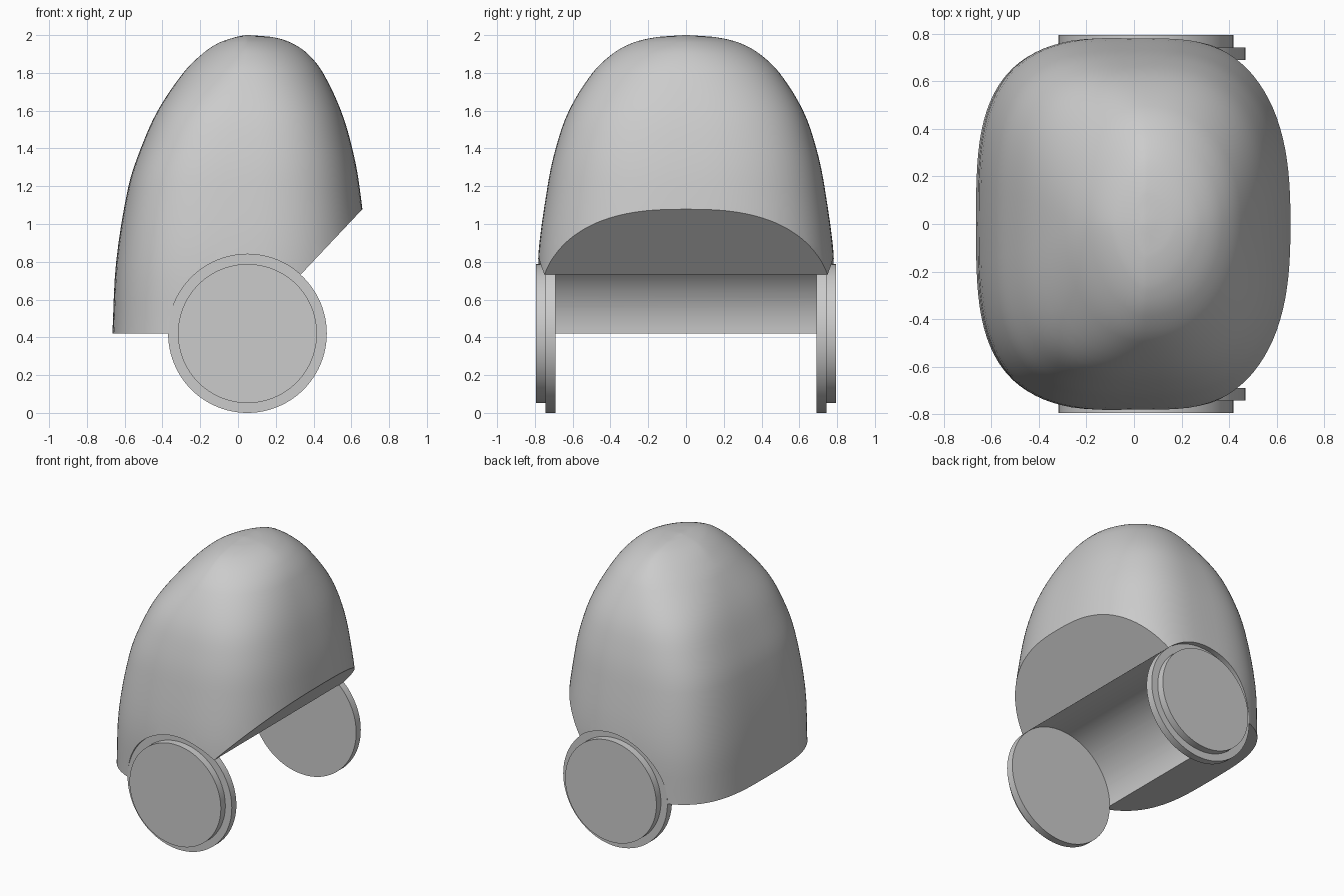
import bpy
import bmesh
from math import cos, sin, pi, radians
from mathutils import Vector

cube = bpy.data.objects.get("Cube")
if cube:
    bpy.data.objects.remove(cube, do_unlink=True)

# Plain grey finish
grey = bpy.data.materials.new("light_grey")
grey.use_nodes = True
colour = (0.6, 0.6, 0.6, 1)
grey.diffuse_color = colour
grey.node_tree.nodes["Principled BSDF"].inputs["Base Color"].default_value = colour

AXLE_X = 0.05
AXLE_Z = 0.42
DISC_RADIUS = 0.42
SEGMENTS = 96


def finish(obj, angle=30):
    obj.data.materials.clear()
    obj.data.materials.append(grey)
    bpy.ops.object.select_all(action="DESELECT")
    obj.select_set(True)
    bpy.context.view_layer.objects.active = obj
    bpy.ops.object.shade_smooth_by_angle(angle=radians(angle))


def disc(name, radius, y_from, y_to):
    bpy.ops.mesh.primitive_cylinder_add(
        vertices=SEGMENTS, radius=radius, depth=abs(y_to - y_from),
        location=(AXLE_X, (y_from + y_to) / 2, AXLE_Z), rotation=(pi / 2, 0, 0))
    obj = bpy.context.object
    obj.name = name
    return obj


def spline(rows, steps):
    """Smoothly interpolate between rows, using the first column as parameter."""
    rows = [Vector(row) for row in rows]
    slopes = []
    for i in range(len(rows)):
        a, b = rows[max(i - 1, 0)], rows[min(i + 1, len(rows) - 1)]
        slopes.append((b - a) / (b[0] - a[0]))
    for i in range(len(rows) - 1):
        a, b = rows[i], rows[i + 1]
        span = b[0] - a[0]
        for k in range(steps):
            t = k / steps
            ease = t * t * (3 - 2 * t)
            yield (a * (1 - ease) + b * ease
                   + slopes[i] * (span * t * (1 - t) ** 2)
                   - slopes[i + 1] * (span * t * t * (1 - t)))
    yield rows[-1]


# Domed hood sections: height, back x, nose x, half width, back and nose squareness
SECTIONS = [
    (0.42, -0.665, 0.69, 0.785, 3.3, 2.6),
    (0.8, -0.645, 0.685, 0.785, 3.3, 2.6),
    (1.2, -0.58, 0.643, 0.733, 3.3, 2.6),
    (1.4, -0.515, 0.605, 0.69, 3.2, 2.6),
    (1.6, -0.425, 0.545, 0.62, 2.9, 2.5),
    (1.8, -0.29, 0.45, 0.495, 2.1, 2.2),
    (1.9, -0.19, 0.37, 0.39, 1.8, 2.0),
    (1.96, -0.1, 0.28, 0.28, 1.6, 1.8),
    (1.99, -0.01, 0.18, 0.15, 1.6, 1.7),
    (2.0, 0.04, 0.06, 0.01, 1.6, 1.7),
]


def power(value, exponent):
    return abs(value) ** exponent * (1 if value >= 0 else -1)


bm = bmesh.new()
rings = []
for z, back, nose, width, back_n, nose_n in spline(SECTIONS, 4):
    ring = []
    for i in range(SEGMENTS):
        angle = 2 * pi * i / SEGMENTS
        c, s = cos(angle), sin(angle)
        reach, n = (nose - AXLE_X, nose_n) if c > 0 else (AXLE_X - back, back_n)
        ring.append(bm.verts.new((AXLE_X + reach * power(c, 2 / n),
                                  width * power(s, 2 / n), z)))
    rings.append(ring)
for low, high in zip(rings, rings[1:]):
    for i in range(SEGMENTS):
        j = (i + 1) % SEGMENTS
        bm.faces.new((low[i], low[j], high[j], high[i]))
bm.faces.new(rings[0][::-1])
bm.faces.new(rings[-1])

# Slanted underside of the nose
bmesh.ops.bisect_plane(
    bm, geom=bm.verts[:] + bm.edges[:] + bm.faces[:], dist=0.0001,
    plane_co=(0.66, 0, 1.08), plane_no=(0.35, 0, -0.33), clear_outer=True)
bmesh.ops.holes_fill(bm, edges=[e for e in bm.edges if e.is_boundary], sides=0)
bmesh.ops.recalc_face_normals(bm, faces=bm.faces[:])
mesh = bpy.data.meshes.new("hood")
bm.to_mesh(mesh)
bm.free()
hood = bpy.data.objects.new("hood", mesh)
bpy.context.collection.objects.link(hood)

# Round hollow between the discs
cutter = disc("hollow_cutter", DISC_RADIUS, -1, 1)
cutter.hide_render = True
hollow = hood.modifiers.new("hollow", "BOOLEAN")
hollow.operation = "DIFFERENCE"
hollow.solver = "EXACT"
hollow.object = cutter
bpy.context.view_layer.objects.active = hood
bpy.ops.object.modifier_apply(modifier="hollow")
bpy.data.objects.remove(cutter, do_unlink=True)
finish(hood)

# Stepped side discs
for side, sign in (("left", 1), ("right", -1)):
    finish(disc(side + "_side_disc", DISC_RADIUS, sign * 0.69, sign * 0.743))
    finish(disc(side + "_side_cap", 0.368, sign * 0.735, sign * 0.795))
